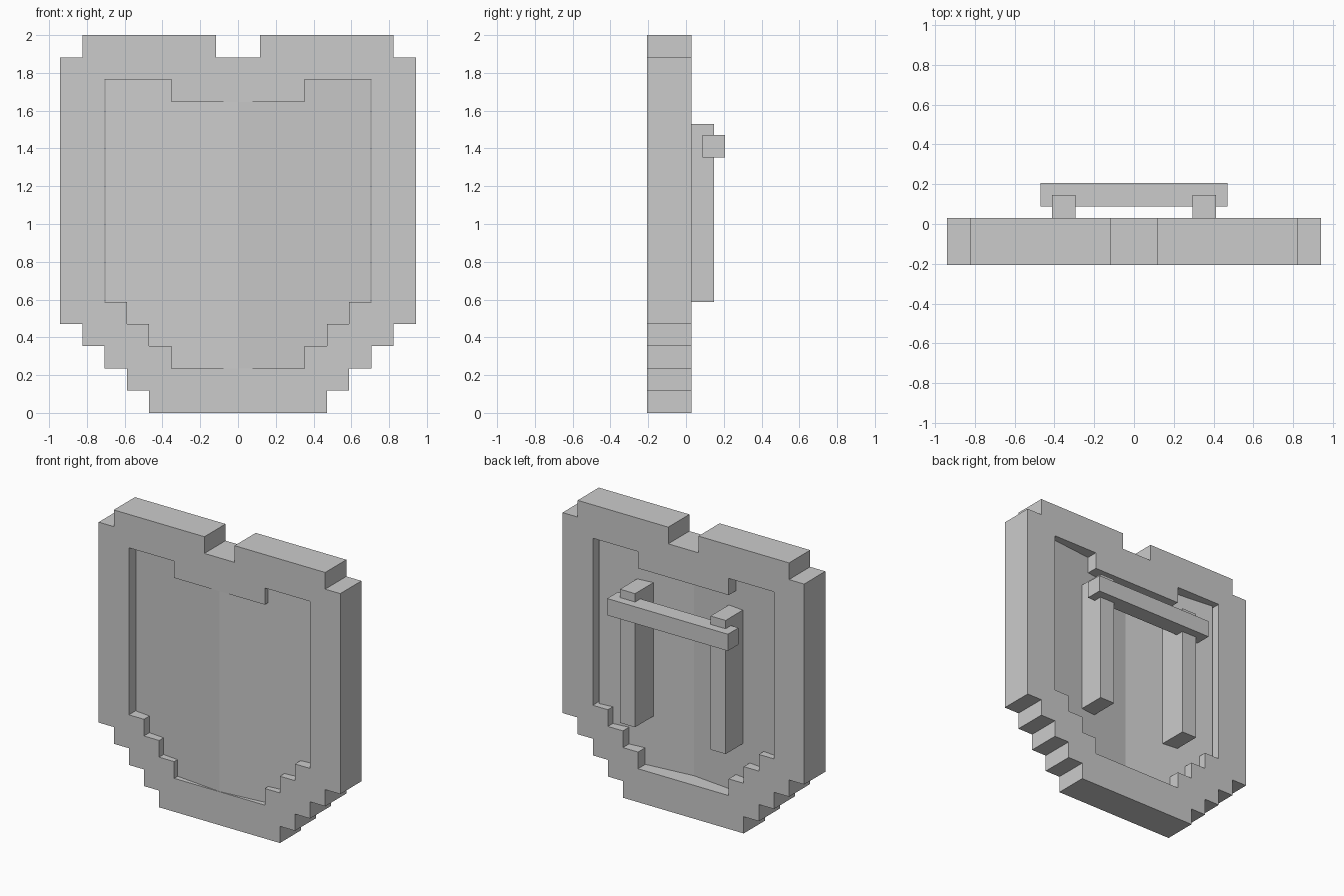
import bpy, bmesh, math
from mathutils import Vector

if "Cube" in bpy.data.objects:
    bpy.data.objects.remove(bpy.data.objects["Cube"])

U = 2 / 17                      # one block of the stepped outline
FRONT, BACK = -1.75 * U, 0.25 * U


def prism(name, points, offset, mirror=False):
    """Extrude a planar outline; optionally mirror it across x = 0."""
    bm = bmesh.new()
    face = bm.faces.new([bm.verts.new(p) for p in points])
    ext = bmesh.ops.extrude_face_region(bm, geom=[face], use_keep_orig=True)
    verts = [g for g in ext["geom"] if isinstance(g, bmesh.types.BMVert)]
    bmesh.ops.translate(bm, verts=verts, vec=Vector(offset))
    bmesh.ops.recalc_face_normals(bm, faces=bm.faces[:])
    if mirror:
        seam = [f for f in bm.faces if all(abs(v.co.x) < 1e-5 for v in f.verts)]
        bmesh.ops.delete(bm, geom=seam, context='FACES_ONLY')
    me = bpy.data.meshes.new(name)
    bm.to_mesh(me)
    bm.free()
    ob = bpy.data.objects.new(name, me)
    bpy.context.collection.objects.link(ob)
    if mirror:
        ob.modifiers.new("mirror", 'MIRROR')
    return ob


def box(name, x0, x1, y0, y1, z0, z1):
    """Axis-aligned box, limits in blocks."""
    pts = [(x * U, y * U, z0 * U) for x, y in ((x0, y0), (x1, y0), (x1, y1), (x0, y1))]
    return prism(name, pts, (0, 0, (z1 - z0) * U))


# Stepped rim: half outline, outer edge going up then inner edge going down
outer = [(0, 0), (4, 0), (4, 1), (5, 1), (5, 2), (6, 2), (6, 3), (7, 3), (7, 4),
         (8, 4), (8, 16), (7, 16), (7, 17), (1, 17), (1, 16), (0, 16)]
inner = [(0, 14), (3, 14), (3, 15), (6, 15), (6, 5), (5, 5), (5, 4), (4, 4),
         (4, 3), (3, 3), (3, 2), (0, 2)]
prism("shield_rim", [(x * U, FRONT, z * U) for x, z in outer + inner],
      (0, BACK - FRONT, 0), mirror=True)

# Shallow V-shaped panel with its ridge at the front
a = math.radians(6)
c, s, w = math.cos(a), math.sin(a), 6 * U
half = [(w * c, w * s), (w * c - U * s, w * s + U * c)]
section = [(0, 0), *half, (0, U / c)] + [(-x, y) for x, y in reversed(half)]
prism("shield_panel", [(x, FRONT + y, 2 * U + 0.001) for x, y in section],
      (0, 0, 13 * U - 0.002))

# Two upright posts on the back, joined by a grip bar
for side, x in (("left", -3), ("right", 3)):
    box("back_post_" + side, x - 0.5, x + 0.5, -0.75, 1.25, 5, 13)
box("grip_bar", -4, 4, 0.75, 1.75, 11.5, 12.5)
